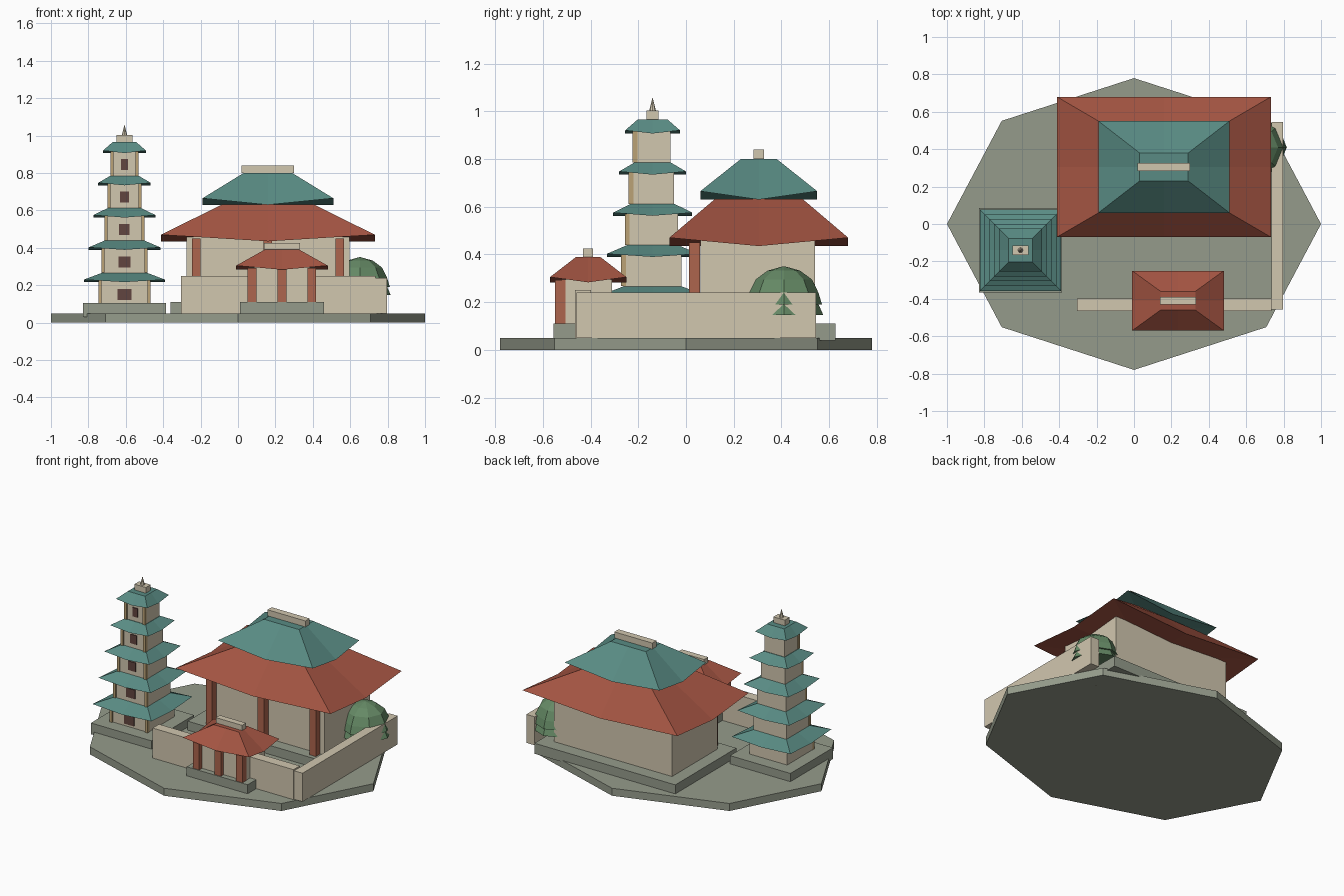
import bpy, math

if "Cube" in bpy.data.objects:
    bpy.data.objects.remove(bpy.data.objects["Cube"])

COLORS = {
    "stone": (0.30, 0.33, 0.26), "plaster": (0.64, 0.57, 0.43), "red_tile": (0.37, 0.09, 0.055),
    "teal_tile": (0.10, 0.26, 0.23), "pillar": (0.42, 0.13, 0.075), "post": (0.50, 0.36, 0.18),
    "window": (0.12, 0.06, 0.05), "leaf": (0.13, 0.25, 0.13), "bark": (0.10, 0.06, 0.04),
}
MATS = {}
for key, rgb in COLORS.items():
    MATS[key] = bpy.data.materials.new(key)
    MATS[key].diffuse_color = (*rgb, 1)


def mesh(name, verts, faces, mat):
    me = bpy.data.meshes.new(name)
    me.from_pydata(verts, [], faces)
    me.materials.append(MATS[mat])
    ob = bpy.data.objects.new(name, me)
    bpy.context.collection.objects.link(ob)
    return ob


def loft(name, rings, mat):
    """Join equally sized rings from bottom to top; caps are fans."""
    n = len(rings[0])
    verts = [v for r in rings for v in r]
    faces = [(k * n + i, k * n + (i + 1) % n, (k + 1) * n + (i + 1) % n, (k + 1) * n + i)
             for k in range(len(rings) - 1) for i in range(n)]
    for k, ring in ((0, rings[0]), (len(rings) - 1, rings[-1])):
        c = len(verts)
        verts.append((sum(p[0] for p in ring) / n, sum(p[1] for p in ring) / n,
                      min(p[2] for p in ring)))
        for i in range(n):
            a, b = k * n + i, k * n + (i + 1) % n
            faces.append((b, a, c) if k == 0 else (a, b, c))
    return mesh(name, verts, faces, mat)


def box(name, x0, x1, y0, y1, z0, z1, mat):
    ring = lambda z: [(x0, y0, z), (x1, y0, z), (x1, y1, z), (x0, y1, z)]
    v = ring(z0) + ring(z1)
    f = [(3, 2, 1, 0), (4, 5, 6, 7)] + [(i, (i + 1) % 4, 4 + (i + 1) % 4, 4 + i) for i in range(4)]
    return mesh(name, v, f, mat)


def cbox(name, cx, cy, hx, hy, z0, z1, mat):
    return box(name, cx - hx, cx + hx, cy - hy, cy + hy, z0, z1, mat)


def roof(name, cx, cy, hx, hy, tx, ty, z, lift, top, mat):
    """Hipped roof with eave corners lifted above the eave middles."""
    unit = [(-1, -1), (0, -1), (1, -1), (1, 0), (1, 1), (0, 1), (-1, 1), (-1, 0)]
    eave = [(cx + u * hx, cy + v * hy, z + lift * abs(u * v)) for u, v in unit]
    upper = [(cx + u * tx, cy + v * ty, top) for u, v in unit]
    return loft(name, [eave, upper], mat)


def lathe(name, cx, cy, profile, n, mat, sy=1):
    rings = [[(cx + r * math.cos(2 * math.pi * i / n), cy + sy * r * math.sin(2 * math.pi * i / n), z)
              for i in range(n)] for r, z in profile]
    return loft(name, rings, mat)


# Octagonal ground slab
lathe("ground_slab", 0, 0, [(1, 0), (1, 0.05)], 8, "stone", 0.78)

# Main hall
hx, hy = 0.16, 0.305
cbox("hall_base", hx, hy, 0.52, 0.322, 0.04, 0.11, "stone")
box("hall_body", hx - 0.435, hx + 0.435, 0.06, 0.54, 0.11, 0.46, "plaster")
for i in (-1, 0, 1):
    cbox("hall_pillar", hx + i * 0.383, 0.035, 0.023, 0.023, 0.11, 0.45, "pillar")
roof("hall_lower_roof", hx, hy, 0.572, 0.375, 0.245, 0.184, 0.435, 0.035, 0.632, "red_tile")
roof("hall_upper_roof", hx, hy, 0.35, 0.245, 0.13, 0.075, 0.63, 0.035, 0.80, "teal_tile")
cbox("hall_ridge", hx, hy, 0.14, 0.022, 0.80, 0.84, "plaster")

# Gatehouse
gx, gy = 0.235, -0.41
cbox("gate_base", gx, gy, 0.225, 0.145, 0.04, 0.11, "stone")
box("gate_body", gx - 0.18, gx + 0.18, -0.52, -0.31, 0.11, 0.295, "plaster")
for i in (-1, 0, 1):
    cbox("gate_pillar", gx + i * 0.16, -0.528, 0.023, 0.022, 0.11, 0.292, "pillar")
roof("gate_roof", gx, gy, 0.245, 0.16, 0.093, 0.05, 0.283, 0.022, 0.39, "red_tile")
cbox("gate_ridge", gx, gy, 0.097, 0.021, 0.39, 0.425, "plaster")

# Courtyard walls
box("front_wall", -0.305, 0.735, -0.465, -0.398, 0.05, 0.25, "plaster")
box("side_wall", 0.735, 0.797, -0.458, 0.545, 0.05, 0.24, "plaster")

# Pagoda
px, py = -0.607, -0.14
cbox("pagoda_base", px, py, 0.223, 0.225, 0.03, 0.105, "stone")
floor = 0.105
for i in range(5):
    half = 0.138 - 0.016 * i
    eave = 0.217 + 0.1725 * i
    cbox("pagoda_storey", px, py, half, half, floor - 0.01, eave + 0.02, "plaster")
    for s in (-1, 1):
        cbox("pagoda_post", px + s * (half - 0.007), py - half, 0.009, 0.01, floor, eave + 0.012, "post")
    w = 0.037 - 0.0045 * i
    zc = 0.15 + 0.174 * i
    cbox("pagoda_window", px, py - half, w, 0.006, zc - 0.03, zc + 0.03, "window")
    top = eave + (0.05 if i < 4 else 0.058)
    rh = 0.217 - 0.0255 * i
    roof("pagoda_roof", px, py, rh, rh, rh * 0.55, rh * 0.55, eave, 0.013, top, "teal_tile")
    floor = top
cbox("pagoda_cap", px, py, 0.042, 0.025, 0.96, 1.003, "plaster")
lathe("pagoda_spire", px, py, [(0.014, 1.003), (0.001, 1.055)], 8, "plaster")

# Tree beside the wall
tx, ty = 0.652, 0.41
lathe("tree_trunk", tx, ty, [(0.018, 0.0), (0.015, 0.2)], 8, "bark")
lathe("tree_crown", tx, ty, [(0.165, 0.147), (0.145, 0.192), (0.16, 0.19), (0.145, 0.24),
                             (0.118, 0.295), (0.068, 0.332), (0.004, 0.35)], 8, "leaf")

for m in bpy.data.materials:
    if m.users and not m.is_grease_pencil:
        m.use_nodes = True
        m.node_tree.nodes["Principled BSDF"].inputs["Base Color"].default_value = m.diffuse_color
